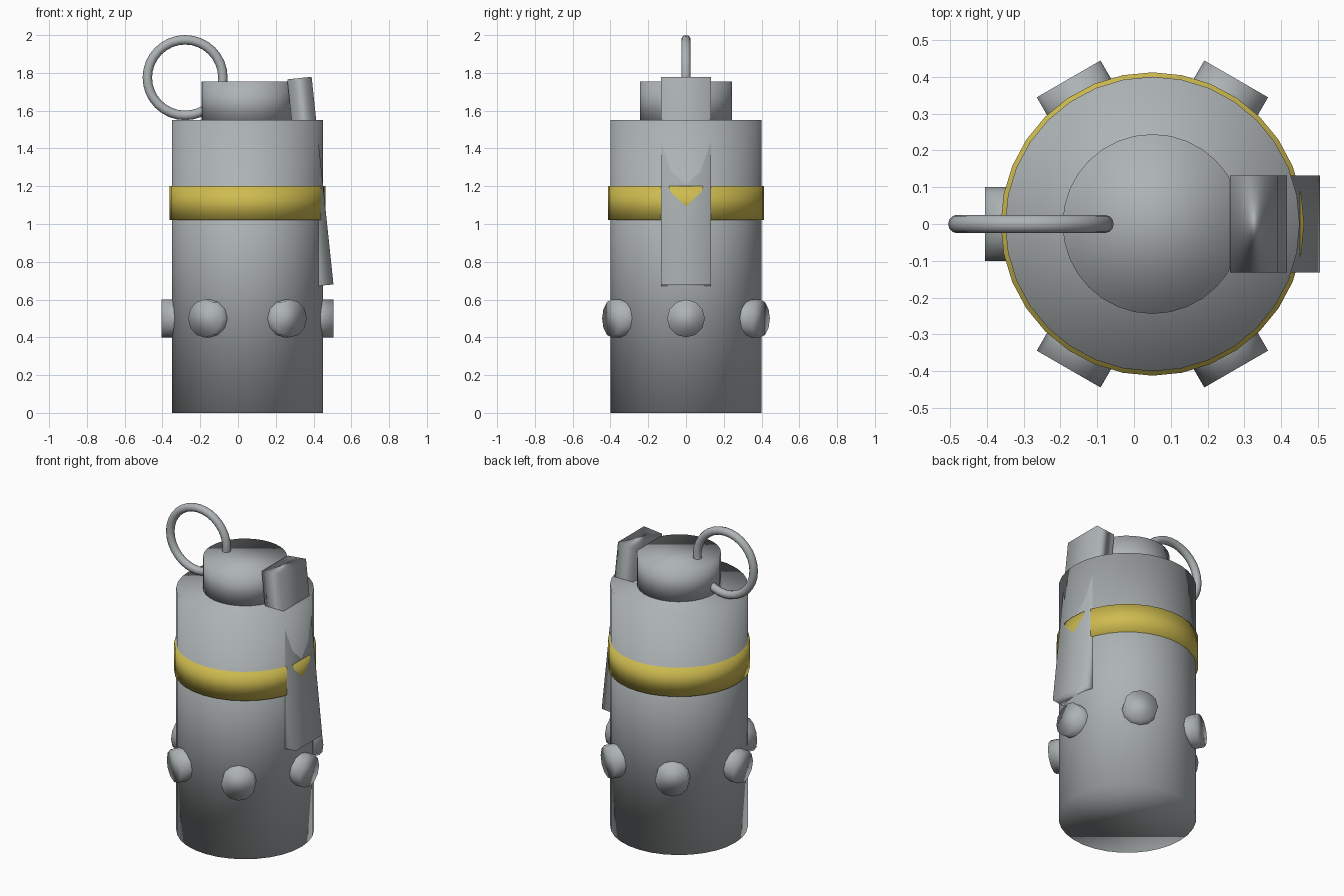
import bpy, math
from mathutils import Vector

if "Cube" in bpy.data.objects:
    bpy.data.objects.remove(bpy.data.objects["Cube"])

CX = 0.05  # body axis


def material(name, rgb):
    m = bpy.data.materials.new(name)
    m.diffuse_color = (*rgb, 1)
    m.use_nodes = True
    m.node_tree.nodes["Principled BSDF"].inputs["Base Color"].default_value = m.diffuse_color
    return m


grey = material("grey metal", (0.42, 0.45, 0.46))
yellow = material("yellow paint", (0.62, 0.50, 0.08))


def finish(name, mat):
    ob = bpy.context.object
    ob.name = name
    ob.data.materials.append(mat)
    bpy.ops.object.shade_smooth()
    return ob


def cylinder(name, mat, radius, z0, z1, sides=32):
    bpy.ops.mesh.primitive_cylinder_add(vertices=sides, radius=radius, depth=z1 - z0,
                                        location=(CX, 0, (z0 + z1) / 2))
    return finish(name, mat)


# Canister body, painted band and top cap
cylinder("body", grey, 0.40, 0, 1.55)
cylinder("band", yellow, 0.412, 1.02, 1.20)
cylinder("cap", grey, 0.244, 1.53, 1.755)

# Six round studs around the lower body
for i in range(6):
    a = i * math.pi / 3
    d = Vector((math.cos(a), math.sin(a), 0))
    bpy.ops.mesh.primitive_cylinder_add(
        vertices=12, radius=0.1, depth=0.155,
        location=Vector((CX, 0, 0.5)) + d * 0.3775,
        rotation=(0, math.pi / 2, a))
    finish(f"stud_{i + 1}", grey)

# Slanted safety lever
bpy.ops.mesh.primitive_cube_add(size=1, location=(0.383, 0, 1.223),
                                rotation=(0, math.radians(-6), 0))
lever = bpy.context.object
lever.rotation_euler.y = -math.radians(6)
lever.scale = (0.13, 0.263, 1.105)
finish("lever", grey)

# Pull ring through the cap
bpy.ops.mesh.primitive_torus_add(major_radius=0.2, minor_radius=0.025,
                                 major_segments=32, minor_segments=12,
                                 location=(-0.28, 0, 1.775),
                                 rotation=(math.pi / 2, 0, 0))
finish("pull_ring", grey)
